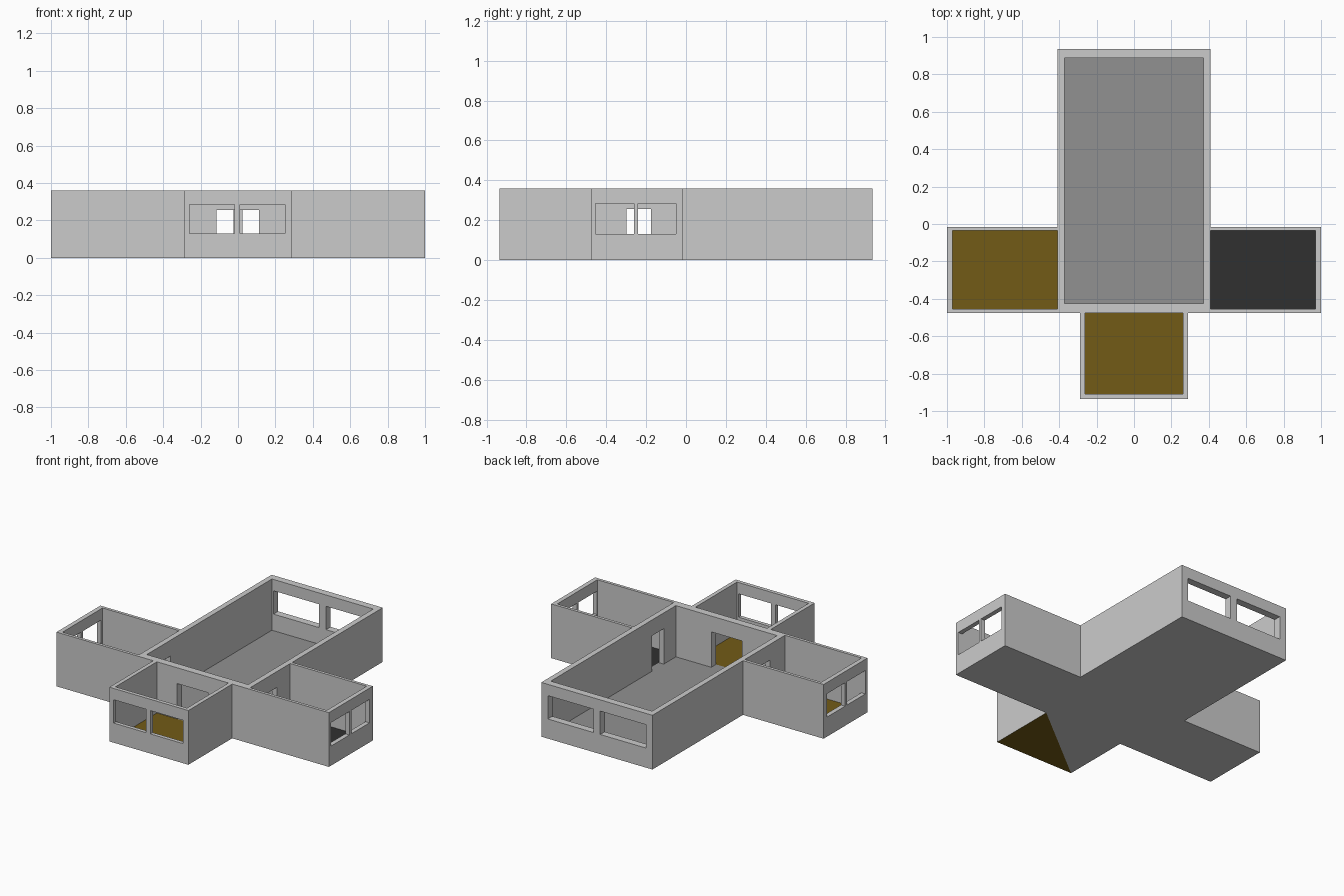
import bpy, bmesh

if "Cube" in bpy.data.objects:
    bpy.data.objects.remove(bpy.data.objects["Cube"])

H, FLOOR = 0.36, 0.02          # wall height, floor slab thickness
SILL, HEAD, DOOR = 0.13, 0.285, 0.255


def material(name, rgb):
    m = bpy.data.materials.new(name)
    m.diffuse_color = (*rgb, 1)
    m.use_nodes = True
    m.node_tree.nodes["Principled BSDF"].inputs["Base Color"].default_value = m.diffuse_color
    return m


wall_mat = material("wall_grey", (0.8, 0.8, 0.8))
stone = material("hall_floor_grey", (0.285, 0.285, 0.285))
wood = material("wood_floor_brown", (0.17, 0.105, 0.008))
dark = material("dark_floor", (0.03, 0.03, 0.03))


def box(name, x, y, z):
    """Axis-aligned box from (min, max) pairs."""
    bm = bmesh.new()
    bmesh.ops.create_cube(bm, size=1)
    for v in bm.verts:
        v.co = [r[0] if c < 0 else r[1] for r, c in zip((x, y, z), v.co)]
    me = bpy.data.meshes.new(name)
    bm.to_mesh(me)
    bm.free()
    ob = bpy.data.objects.new(name, me)
    bpy.context.collection.objects.link(ob)
    return ob


def room(name, x, y, inner_x, inner_y, openings, floor_mat):
    """Roofless room: solid block minus its interior and its openings."""
    ob = box(name, x, y, (0, H))
    cuts = [(inner_x, inner_y, (FLOOR, H + 0.1))] + openings
    cutters = [box("cutter", *c) for c in cuts]
    for c in cutters:
        c.hide_render = True
        mod = ob.modifiers.new("cut", 'BOOLEAN')
        mod.operation, mod.solver, mod.object = 'DIFFERENCE', 'EXACT', c
    deps = bpy.context.evaluated_depsgraph_get()
    me = bpy.data.meshes.new_from_object(ob.evaluated_get(deps))
    ob.modifiers.clear()
    ob.data = me
    for c in cutters:
        bpy.data.objects.remove(c)
    # coloured floor
    me.materials.clear()
    me.materials.append(wall_mat)
    me.materials.append(floor_mat)
    for p in me.polygons:
        p.material_index = int(p.normal.z > 0.9 and p.center.z < FLOOR + 0.01)
    return ob


WIN, DR = (SILL, HEAD), (FLOOR, DOOR)
SIDE_Y = (-0.475, -0.015)

# main hall: two back windows, three doorways
room("main_hall", (-0.408, 0.408), (-0.475, 0.935), (-0.372, 0.372), (-0.425, 0.887),
     [((-0.36, -0.025), (0.8, 1.0), WIN),
      ((0.025, 0.36), (0.8, 1.0), WIN),
      ((-0.115, 0.112), (-0.5, -0.4), DR),
      ((-0.45, -0.35), (-0.298, -0.176), DR),
      ((0.35, 0.45), (-0.298, -0.176), DR)], stone)

# side rooms, mirrored left and right
for name, s, floor in (("left_room", -1, wood), ("right_room", 1, dark)):
    span = lambda a, b: tuple(sorted((s * a, s * b)))
    room(name, span(0.408, 1.0), SIDE_Y, span(0.3, 0.97), (-0.455, -0.035),
         [(span(0.9, 1.1), (-0.453, -0.26), WIN),
          (span(0.9, 1.1), (-0.24, -0.05), WIN)], floor)

# front room
front = room("front_room", (-0.29, 0.29), (-0.935, -0.475), (-0.263, 0.263), (-0.91, -0.4),
             [((-0.258, -0.02), (-1.0, -0.85), WIN),
              ((0.012, 0.252), (-1.0, -0.85), WIN)], wood)

# half of the front room's underside is brown
bm = bmesh.new()
bm.from_mesh(front.data)
under = [f for f in bm.faces if f.normal.z < -0.9 and f.calc_center_median().z < 0.001]
verts = [v for f in under for v in f.verts if abs(v.co.x) > 0.28]
a = next((v for v in verts if v.co.x > 0 and v.co.y > -0.5), None)
c = next((v for v in verts if v.co.x < 0 and v.co.y < -0.9), None)
if a and c:
    bmesh.ops.connect_verts(bm, verts=[a, c])
    for f in bm.faces:
        if f.normal.z < -0.9 and f.calc_center_median().z < 0.001 and f.calc_center_median().x > 0:
            f.material_index = 1
bm.to_mesh(front.data)
bm.free()
